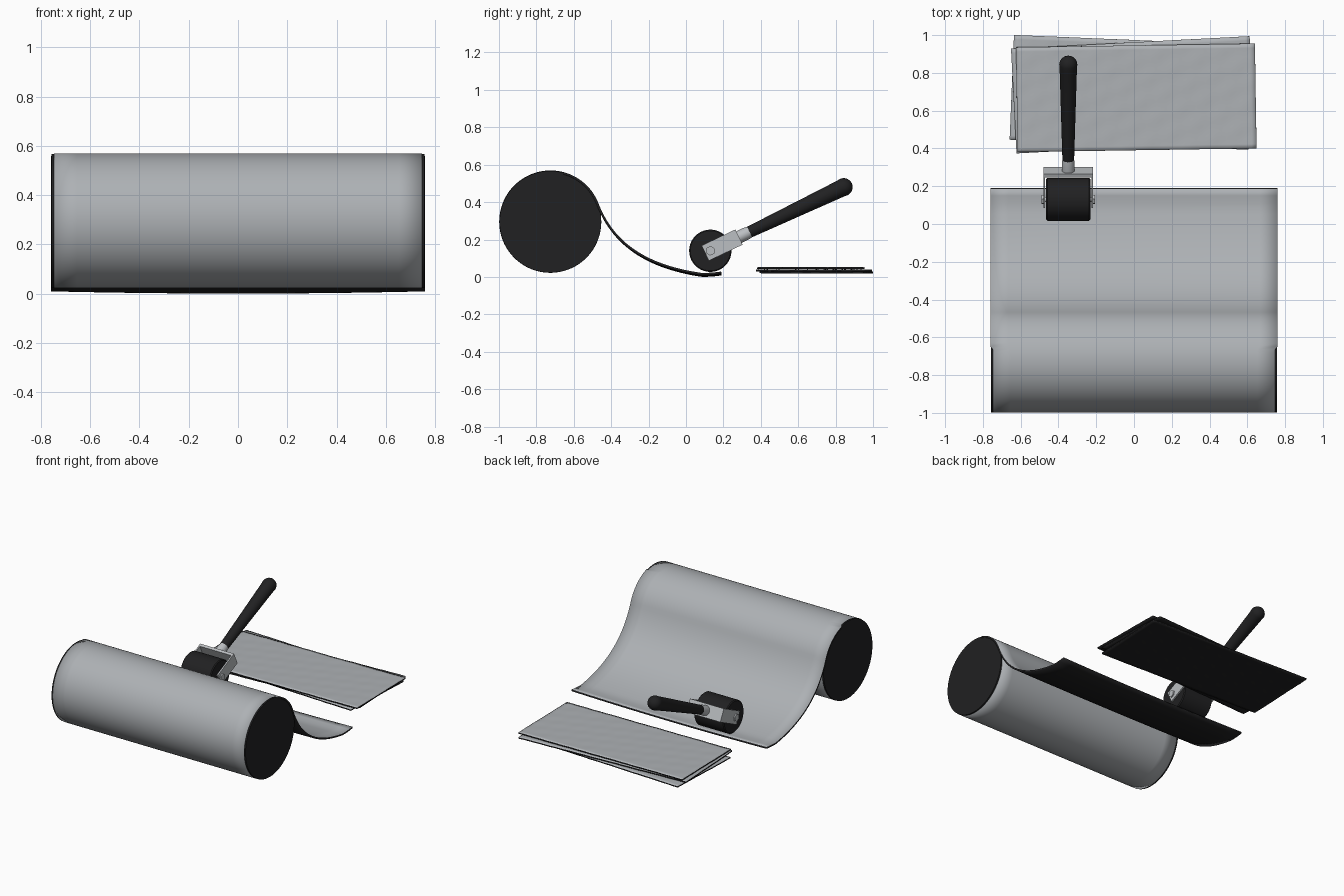
import bpy, bmesh
from math import sin, cos, pi, radians
from mathutils import Matrix, Vector
from mathutils.geometry import interpolate_bezier

if "Cube" in bpy.data.objects:
    bpy.data.objects.remove(bpy.data.objects["Cube"])


def material(name, c):
    m = bpy.data.materials.new(name)
    m.diffuse_color = (c[0], c[1], c[2], 1)
    m.use_nodes = True
    m.node_tree.nodes["Principled BSDF"].inputs["Base Color"].default_value = m.diffuse_color
    return m


SILVER = material("foil_silver", (0.42, 0.44, 0.46))
BLACK = material("rubber_black", (0.015, 0.015, 0.016))
STEEL = material("steel", (0.5, 0.52, 0.54))


def finish(name, bm, mats, angle=35):
    me = bpy.data.meshes.new(name)
    bm.to_mesh(me)
    bm.free()
    ob = bpy.data.objects.new(name, me)
    bpy.context.collection.objects.link(ob)
    for m in mats:
        me.materials.append(m)
    bpy.ops.object.select_all(action='DESELECT')
    ob.select_set(True)
    bpy.context.view_layer.objects.active = ob
    bpy.ops.object.shade_smooth_by_angle(angle=radians(angle))
    return ob


def foil(name, rows, thick):
    """Grid surface: silver on its face, black on its back and rim."""
    bm = bmesh.new()
    vs = [[bm.verts.new(p) for p in row] for row in rows]
    for a, b in zip(vs, vs[1:]):
        for j in range(len(a) - 1):
            bm.faces.new((a[j], a[j + 1], b[j + 1], b[j]))
    ob = finish(name, bm, (SILVER, BLACK))
    s = ob.modifiers.new("thickness", 'SOLIDIFY')
    s.thickness, s.offset = thick, -1
    s.material_offset = s.material_offset_rim = 1
    return ob


def lathe(name, profile, axis, mat, xf, seg=40):
    """Revolve (distance along axis, radius) pairs around local x or y."""
    bm = bmesh.new()
    rings = []
    for d, r in profile:
        ring = []
        for k in range(seg):
            a = 2 * pi * k / seg
            u, v = r * cos(a), r * sin(a)
            ring.append(bm.verts.new((d, u, v) if axis == 'x' else (v, d, u)))
        rings.append(ring)
    for a, b in zip(rings, rings[1:]):
        for k in range(seg):
            n = (k + 1) % seg
            bm.faces.new((a[k], a[n], b[n], b[k]))
    bm.faces.new(rings[0])
    bm.faces.new(rings[-1])
    bmesh.ops.recalc_face_normals(bm, faces=bm.faces)
    bm.transform(xf)
    return finish(name, bm, (mat,))


def box(name, lo, hi, mat, xf):
    lo, hi = Vector(lo), Vector(hi)
    bm = bmesh.new()
    bmesh.ops.create_cube(bm, size=1)
    bm.transform(xf @ Matrix.Translation((lo + hi) / 2) @ Matrix.Diagonal((*(hi - lo), 1)))
    return finish(name, bm, (mat,))


# Rolled mat: wrapped skin that peels away into a flat tail
CY, CZ, R = -0.725, 0.295, 0.275
path = []
for i in range(97):
    deg = 375 + (22 - 375) * i / 96
    a = radians(deg)
    r = R - 0.003 * (1 - i / 96)
    path.append((CY + r * cos(a), CZ + r * sin(a), 0.76 if deg < 75 else 0.747, 0))
P = [Vector((0, *p)) for p in ((-0.47, 0.398), (-0.39, 0.185), (-0.22, 0.06), (0.08, 0.013))]
curve = interpolate_bezier(*P, 33)[1:]
path += [(p.y, p.z, 0.76, (i + 1) / 32) for i, p in enumerate(curve)]
path += [(0.11, 0.0125, 0.76, 1), (0.15, 0.015, 0.76, 1), (0.188, 0.02, 0.76, 1)]
rows = []
for y, z, w, t in path:
    # the tail's side edges lift slightly
    rows.append([(w * s, y, z + 0.009 * t * s * s) for s in [k / 8 - 1 for k in range(17)]])
foil("rolled_mat", rows, 0.012)
lathe("roll_core", [(-0.757, 0.272), (0.757, 0.272)], 'x', BLACK,
      Matrix.Translation((0, CY, CZ)), 72)

# Stack of loose cut sheets with faint diagonal ripples
W, D = 1.265, 0.555
for name, cx, cy, z, deg in (("sheet_bottom", -0.015, 0.697, 0.029, -2.4),
                             ("sheet_middle", -0.005, 0.684, 0.039, 3.0),
                             ("sheet_top", 0.012, 0.668, 0.051, 0.9)):
    rot = Matrix.Translation((cx, cy, z)) @ Matrix.Rotation(radians(deg), 4, 'Z')
    rows = []
    for j in range(25):
        v = (j / 24 - 0.5) * D
        rows.append([rot @ Vector((u, v, 0.001 * sin(38 * (u - v)) * cos(18 * (u + v))))
                     for u in [(i / 48 - 0.5) * W for i in range(49)]])
    foil(name, rows, 0.009)

# Hand roller, built along local y and tilted up
XF = Matrix.Translation((-0.348, 0.13, 0.14)) @ Matrix.Rotation(radians(25.5), 4, 'X')
lathe("roller_wheel", [(-0.117, 0.107), (-0.111, 0.113), (0.111, 0.113), (0.117, 0.107)],
      'x', BLACK, XF, 48)
lathe("roller_axle", [(-0.138, 0.014), (0.138, 0.014)], 'x', STEEL, XF, 20)
for side, s in (("left", -1), ("right", 1)):
    xs = sorted((s * 0.122, s * 0.132))
    box("fork_plate_" + side, (xs[0], -0.03, -0.045), (xs[1], 0.17, 0.045), STEEL, XF)
    xs = sorted((s * 0.132, s * 0.141))
    lathe("axle_nut_" + side, [(xs[0], 0.026), (xs[1], 0.026)], 'x', STEEL, XF, 6)
box("fork_bridge", (-0.132, 0.15, -0.045), (0.132, 0.17, 0.045), STEEL, XF)
lathe("neck", [(0.165, 0.034), (0.215, 0.034), (0.24, 0.03)], 'y', STEEL, XF, 24)

# Tapered grip with a domed end
grip = [(0.225, 0.025), (0.23, 0.031), (0.45, 0.037), (0.77, 0.046)]
grip += [(0.79 + 0.048 * sin(a), 0.048 * cos(a)) for a in [k * pi / 16.2 for k in range(9)]]
lathe("grip", grip, 'y', BLACK, XF, 32)
